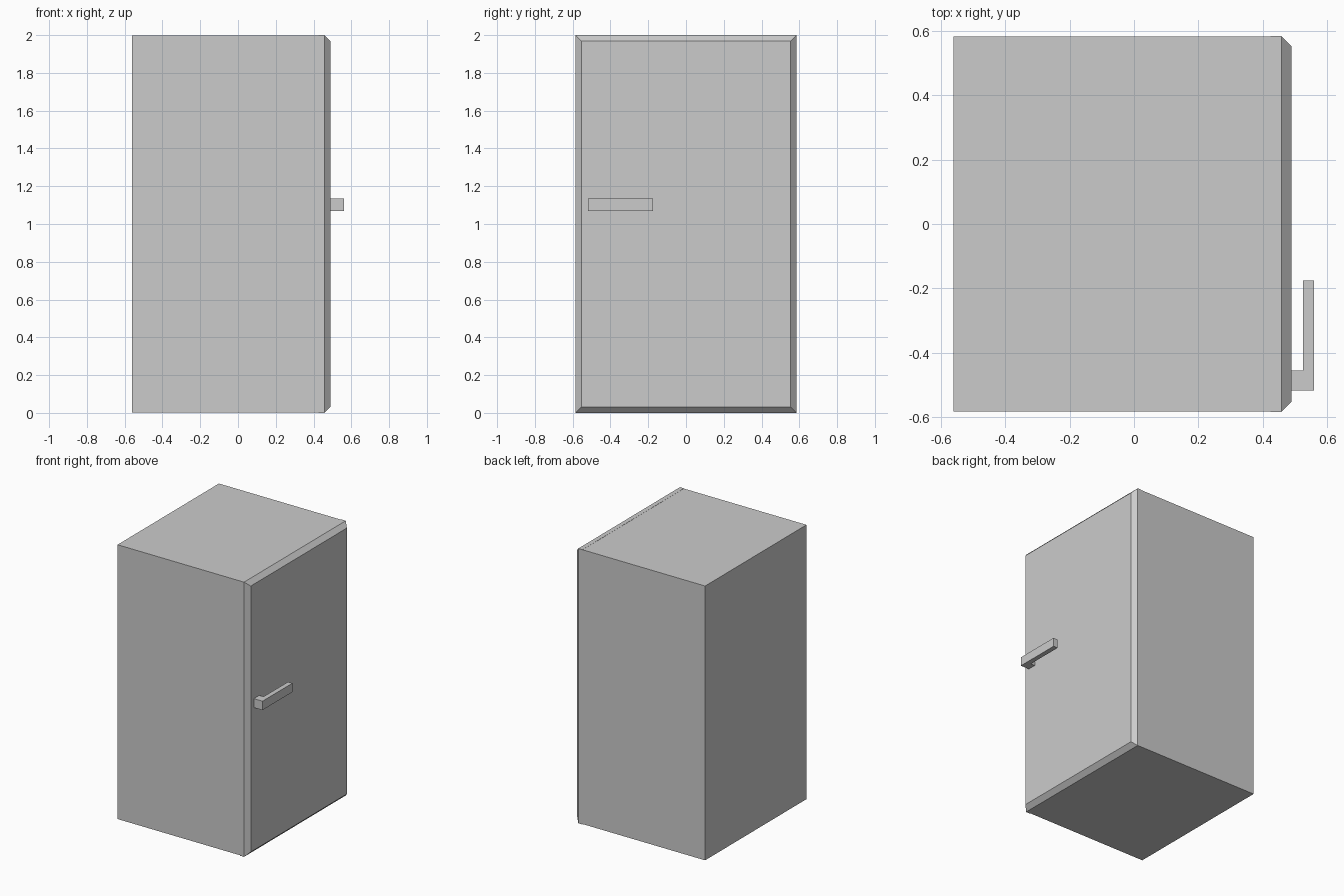
import bpy, bmesh

if "Cube" in bpy.data.objects:
    bpy.data.objects.remove(bpy.data.objects["Cube"])


def finish(name, bm):
    bmesh.ops.recalc_face_normals(bm, faces=bm.faces)
    mesh = bpy.data.meshes.new(name)
    bm.to_mesh(mesh)
    bm.free()
    obj = bpy.data.objects.new(name, mesh)
    bpy.context.collection.objects.link(obj)
    return obj


def box(x, y, z):
    bm = bmesh.new()
    bmesh.ops.create_cube(bm, size=1)
    for v in bm.verts:
        for i, (lo, hi) in enumerate((x, y, z)):
            v.co[i] = hi if v.co[i] > 0 else lo
    return bm


# cabinet body
finish("cabinet_body", box((-0.562, 0.425), (-0.583, 0.583), (0.002, 1.999)))

# door slab with a chamfered front rim
BACK, RIM, FRONT, CHAMFER = 0.425, 0.458, 0.49, 0.032
door = box((BACK, RIM), (-0.585, 0.585), (0, 2))
front = next(f for f in door.faces if f.calc_center_median().x > RIM - 0.001)
cap = bmesh.ops.extrude_discrete_faces(door, faces=[front])["faces"][0]
for v in cap.verts:
    v.co.x = FRONT
    v.co.y -= CHAMFER if v.co.y > 0 else -CHAMFER
    v.co.z -= CHAMFER if v.co.z > 1 else -CHAMFER
finish("door", door)

# L-shaped handle: plan profile extruded upwards
profile = [(0.49, -0.518), (0.56, -0.518), (0.56, -0.175),
           (0.525, -0.175), (0.525, -0.455), (0.49, -0.455)]
handle = bmesh.new()
base = handle.faces.new([handle.verts.new((x, y, 1.07)) for x, y in profile])
ext = bmesh.ops.extrude_face_region(handle, geom=[base], use_keep_orig=True)
for v in ext["geom"]:
    if isinstance(v, bmesh.types.BMVert):
        v.co.z = 1.135
finish("door_handle", handle)
